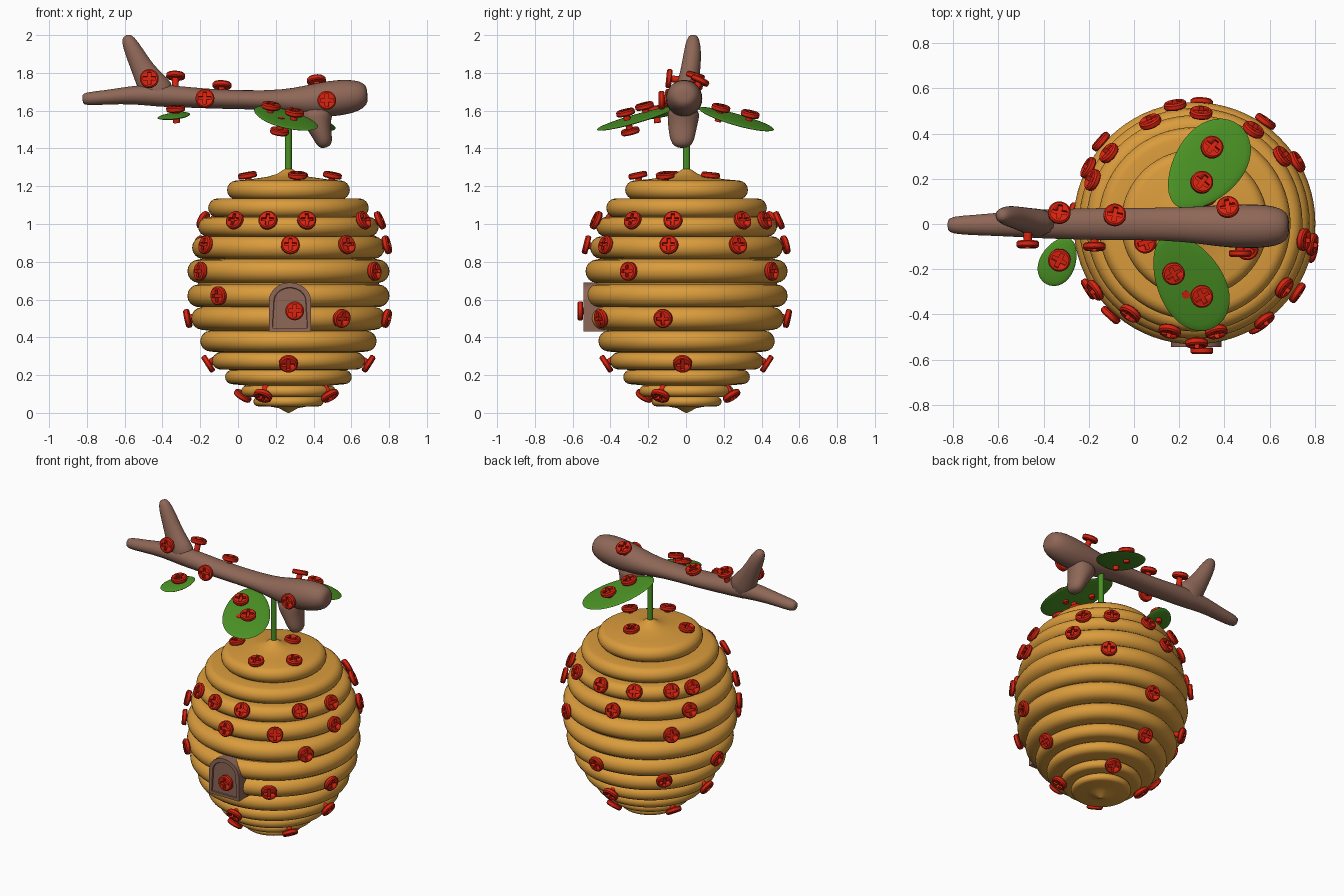
import bpy, bmesh, math
from mathutils import Vector, Matrix

if "Cube" in bpy.data.objects:
    bpy.data.objects.remove(bpy.data.objects["Cube"])


def material(name, rgb):
    m = bpy.data.materials.new(name)
    m.diffuse_color = (*rgb, 1)
    m.use_nodes = True
    m.node_tree.nodes["Principled BSDF"].inputs["Base Color"].default_value = m.diffuse_color
    return m


HONEY = material("honey", (0.70, 0.33, 0.045))
BROWN = material("bark brown", (0.27, 0.135, 0.095))
GREEN = material("leaf green", (0.07, 0.29, 0.018))
RED = material("screw red", (0.70, 0.017, 0.005))
CX, CY = 0.267, 0.003   # hive axis


def make(name, bm, mat, angle=40):
    bmesh.ops.recalc_face_normals(bm, faces=bm.faces)
    me = bpy.data.meshes.new(name)
    bm.to_mesh(me)
    bm.free()
    me.materials.append(mat)
    ob = bpy.data.objects.new(name, me)
    bpy.context.collection.objects.link(ob)
    bpy.ops.object.select_all(action='DESELECT')
    bpy.context.view_layer.objects.active = ob
    ob.select_set(True)
    bpy.ops.object.shade_smooth_by_angle(angle=math.radians(angle))
    return ob


def loft(bm, rings):
    """Skin a list of equal-sided point rings and close both ends."""
    vs = [[bm.verts.new(p) for p in ring] for ring in rings]
    n = len(vs[0])
    for a, b in zip(vs, vs[1:]):
        for i in range(n):
            bm.faces.new((a[i], a[(i + 1) % n], b[(i + 1) % n], b[i]))
    bm.faces.new(vs[0])
    bm.faces.new(vs[-1])


def lathe(bm, profile, n, cx=0.0, cy=0.0):
    loft(bm, [[(cx + r * math.cos(2 * math.pi * i / n), cy + r * math.sin(2 * math.pi * i / n), z)
               for i in range(n)] for r, z in profile])


# Hive: stacked rounded coils (height, radius, half thickness)
coils = [(.06, .185, .025), (.115, .25, .03), (.19, .335, .038), (.275, .405, .045),
         (.38, .467, .055), (.5, .515, .06), (.62, .535, .06), (.75, .535, .062),
         (.875, .51, .06), (.985, .478, .052), (1.085, .425, .05), (1.18, .325, .05)]
profile = [(.003, 0), (.02, .008), (.05, .025), (.10, .034)]
for z, r, h in coils:
    for k in range(9):
        a = math.radians(-85 + 170 * k / 8)
        profile.append((r - h + h * math.cos(a), z + h * math.sin(a)))
profile += [(.2, 1.237), (.11, 1.25), (.06, 1.265), (.03, 1.285), (.003, 1.30)]
bm = bmesh.new()
lathe(bm, profile, 72, CX, CY)
make("hive", bm, HONEY, 50)

# Stem
bm = bmesh.new()
lathe(bm, [(.018, 1.27), (.018, 1.64)], 16, CX, CY)
make("stem", bm, GREEN)


# Branch and its twigs: tubes along (x, y, z, depth radius, height radius)
def tube(name, path):
    bm = bmesh.new()
    pts = [Vector(p[:3]) for p in path]
    rings = []
    for i, p in enumerate(path):
        t = (pts[min(i + 1, len(pts) - 1)] - pts[max(i - 1, 0)]).normalized()
        side = (Vector((0, 1, 0)) - t * t.y).normalized()
        up = t.cross(side)
        rings.append([pts[i] + side * p[3] * math.cos(a) + up * p[4] * math.sin(a)
                      for a in (2 * math.pi * k / 16 for k in range(16))])
    loft(bm, rings)
    ob = make(name, bm, BROWN, 80)
    ob.modifiers.new("smooth", 'SUBSURF').levels = 1
    ob.modifiers["smooth"].render_levels = 1


tube("branch", [(-.825, -.005, 1.66, .02, .02), (-.81, -.005, 1.662, .04, .037), (-.7, -.005, 1.67, .046, .038),
                (-.55, 0, 1.685, .056, .05), (-.42, 0, 1.68, .065, .062), (-.25, 0, 1.67, .07, .055),
                (-.1, 0, 1.66, .073, .052), (.15, 0, 1.656, .073, .05), (.3, -.005, 1.65, .085, .07),
                (.42, -.01, 1.655, .098, .095), (.55, -.01, 1.67, .1, .098), (.63, -.01, 1.68, .09, .085),
                (.675, -.01, 1.69, .065, .06), (.685, -.01, 1.69, .03, .03)])
tube("upper_twig", [(-.40, 0, 1.66, .07, .10), (-.45, .01, 1.73, .06, .085), (-.505, .025, 1.82, .052, .06),
                    (-.55, .035, 1.91, .048, .05), (-.585, .038, 1.98, .035, .037), (-.592, .038, 2.0, .015, .015)])
tube("lower_twig", [(.41, -.01, 1.62, .09, .11), (.415, -.015, 1.56, .085, .085), (.435, -.02, 1.50, .075, .058),
                    (.455, -.02, 1.44, .065, .048), (.463, -.02, 1.415, .045, .035), (.466, -.02, 1.405, .02, .015)])

# Leaves: flattened ovals hanging outward (centre, heading, drop, half length, half width)
def leaf(name, centre, heading, drop, length, width):
    d = Vector((*heading, 0)).normalized()
    along = (d - Vector((0, 0, drop))).normalized()
    side = Vector((-d.y, d.x, 0))
    up = along.cross(side)
    bm = bmesh.new()
    bmesh.ops.create_uvsphere(bm, u_segments=40, v_segments=12, radius=1)
    for v in bm.verts:
        v.co = (Vector(centre) + along * v.co.x * length
                + side * v.co.y * width * (1 + .15 * v.co.x) + up * v.co.z * .013)
    make(name, bm, GREEN, 60)
    return up


up_back = leaf("back_leaf", (.325, .26, 1.555), (.62, .78), .28, .235, .15)
up_front = leaf("front_leaf", (.245, -.255, 1.56), (.48, -.87), .28, .24, .145)
up_small = leaf("small_leaf", (-.335, -.165, 1.572), (-.45, -.9), .15, .115, .078)

# Door: arched plate with a recessed panel
w, z0, z1, rad = .112, .43, .69, .1
outline = [(-w, z0), (w, z0)]
outline += [(w * math.cos(a), z1 - rad + rad * math.sin(a)) for a in (math.pi * k / 16 for k in range(17))]
bm = bmesh.new()
face = bm.faces.new([bm.verts.new((.275 + x, -.543, z)) for x, z in outline])
back = bmesh.ops.extrude_face_region(bm, geom=[face])
bmesh.ops.translate(bm, vec=(0, .16, 0), verts=[g for g in back['geom'] if isinstance(g, bmesh.types.BMVert)])
bmesh.ops.recalc_face_normals(bm, faces=bm.faces)
front = min(bm.faces, key=lambda f: f.calc_center_median().y)
bmesh.ops.inset_region(bm, faces=[front], thickness=.026)
bmesh.ops.inset_region(bm, faces=[front], thickness=.003, depth=-.008)
make("door", bm, BROWN, 30)

# Screw: flat head with a cross recess, on a short shank (head centre at origin)
bm = bmesh.new()
lathe(bm, [(.018, -.075), (.018, -.015), (.045, -.015), (.05, -.009), (.05, .008), (.043, .015)], 24)
screw = make("screw", bm, RED, 30)
bm = bmesh.new()
a, b = .033, .009
cross = [(b, b), (b, a), (-b, a), (-b, b), (-a, b), (-a, -b), (-b, -b), (-b, -a), (b, -a), (b, -b), (a, -b), (a, b)]
loft(bm, [[(x, y, z) for x, y in cross] for z in (-.005, .05)])
cutter = make("cross_cutter", bm, RED)
mod = screw.modifiers.new("cross", 'BOOLEAN')
mod.object, mod.operation, mod.solver = cutter, 'DIFFERENCE', 'EXACT'
screw_mesh = bpy.data.meshes.new_from_object(screw.evaluated_get(bpy.context.evaluated_depsgraph_get()))
bpy.data.objects.remove(screw)
bpy.data.objects.remove(cutter)


def add_screw(name, pos, normal):
    ob = bpy.data.objects.new(name, screw_mesh)
    ob.matrix_world = Matrix.Translation(pos) @ Vector(normal).to_track_quat('Z', 'Y').to_matrix().to_4x4()
    bpy.context.collection.objects.link(ob)


# Hive screws: rows of (height, distance from axis, directions in plan)
rows = [
    (1.02, .49, [(-.285, -.4), (-.105, -.46), (.095, -.47), (.39, -.28), (.47, -.07), (.395, .3),
                 (.265, .42), (.03, .5), (-.2, .46), (-.42, .345), (-.47, .2)]),
    (.89, .53, [(-.43, -.29), (.01, -.5), (.31, -.43), (.5, -.09), (.45, .27), (-.08, .49), (-.44, .23)]),
    (.75, .55, [(-.45, -.28), (.46, -.31), (.3, .43), (-.4, .35)]),
    (.62, .55, [(-.365, -.4)]),
    (.5, .535, [(.28, -.45), (.5, -.12), (.03, .5), (-.5, .04)]),
    (.42, .50, [(-.35, .35)]),
    (.26, .425, [(0, -.4), (.4, -.02), (0, .4), (-.4, 0)]),
    (.09, .26, [(-.122, -.2), (.22, -.14), (-.205, .08), (.09, .21)])]
for z, rho, dirs in rows:
    for x, y in dirs:
        d = Vector((x, y, 0)).normalized()
        add_screw("hive_screw", Vector((CX, CY, z)) + d * rho,
                  d * (rho / .53 ** 2) + Vector((0, 0, (z - .68) / .66 ** 2)))
for x, y in [(.05, -.08), (.5, -.11), (.315, -.255), (.32, .13)]:
    add_screw("top_screw", (x, y, 1.258), ((x - CX) * .8, (y - CY) * .8, 1))
add_screw("door_screw", (.3, -.56, .54), (0, -1, 0))

# Branch screws
for pos, normal in [((-.47, -.09, 1.77), (0, -1, .1)), ((-.33, .05, 1.785), (.05, .3, 1)),
                    ((-.085, .04, 1.735), (.05, .3, 1)), ((-.175, -.10, 1.665), (0, -1, .15)),
                    ((.415, .075, 1.76), (-.1, .5, 1)), ((.47, -.13, 1.655), (0, -1, 0))]:
    add_screw("branch_screw", pos, normal)

# Leaf screws
for pos, normal in [((.3, .185, 1.615), up_back), ((.345, .34, 1.582), up_back),
                    ((.175, -.22, 1.625), up_front), ((.3, -.32, 1.59), up_front),
                    ((.22, -.295, 1.49), -up_front), ((-.33, -.16, 1.61), up_small)]:
    if normal in (up_back, up_front, up_small) and normal.z < 0:
        normal = -normal
    add_screw("leaf_screw", pos, normal)
